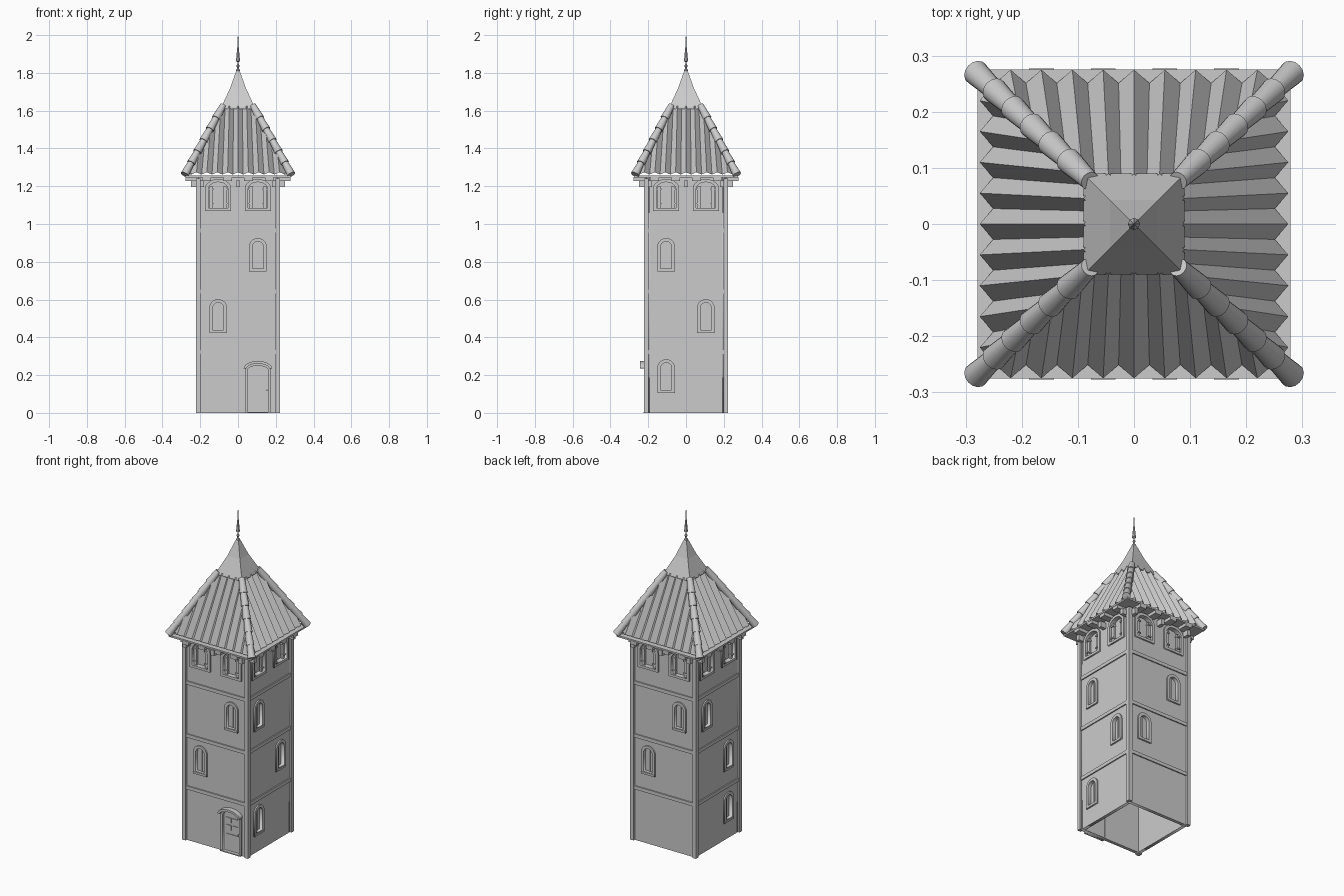
import bpy, bmesh, math
from mathutils import Matrix, Vector

if "Cube" in bpy.data.objects:
    bpy.data.objects.remove(bpy.data.objects["Cube"], do_unlink=True)

stone = bpy.data.materials.new("stone grey")
stone.use_nodes = True
GREY = (0.6, 0.6, 0.6, 1)
stone.diffuse_color = GREY
stone.node_tree.nodes["Principled BSDF"].inputs["Base Color"].default_value = GREY

SIDES = ("front", "left", "back", "right")
WALL = 0.212


def side_matrix(k):
    """Local x runs along the wall, local y is up, local z points outward."""
    return Matrix.Rotation(k * math.pi / 2, 4, 'Z') @ Matrix.Rotation(math.pi / 2, 4, 'X')


def add_mesh(name, mesh, matrix=Matrix()):
    mesh.transform(matrix)
    mesh.materials.clear()
    mesh.materials.append(stone)
    obj = bpy.data.objects.new(name, mesh)
    bpy.context.collection.objects.link(obj)
    return obj


def from_bmesh(name, bm, matrix=Matrix(), smooth=False):
    mesh = bpy.data.meshes.new(name)
    bm.to_mesh(mesh)
    bm.free()
    obj = add_mesh(name, mesh, matrix)
    if smooth:
        bpy.ops.object.select_all(action='DESELECT')
        obj.select_set(True)
        bpy.context.view_layer.objects.active = obj
        bpy.ops.object.shade_smooth_by_angle(angle=math.radians(40))
    return obj


def rect(u0, u1, z0, z1):
    return [(u0, z0), (u1, z0), (u1, z1), (u0, z1)]


def arch(u, z0, z1, width, rise=None, steps=10):
    """Upright outline with a curved head."""
    r = width / 2
    rise = r if rise is None else rise
    head = [(u + r * math.cos(math.pi * i / steps), z1 - rise + rise * math.sin(math.pi * i / steps))
            for i in range(steps + 1)]
    return [(u - r, z0), (u + r, z0)] + head


def plate(name, loops, d0, d1, k):
    """Fill outlines (inner ones become holes) between two outward distances."""
    curve = bpy.data.curves.new(name, 'CURVE')
    curve.dimensions = '2D'
    curve.fill_mode = 'BOTH'
    curve.extrude = (d1 - d0) / 2
    for loop in loops:
        spline = curve.splines.new('POLY')
        spline.points.add(len(loop) - 1)
        for point, (u, z) in zip(spline.points, loop):
            point.co = (u, z, 0, 1)
        spline.use_cyclic_u = True
    temp = bpy.data.objects.new(name, curve)
    bpy.context.collection.objects.link(temp)
    bpy.context.view_layer.update()
    mesh = bpy.data.meshes.new_from_object(temp.evaluated_get(bpy.context.evaluated_depsgraph_get()))
    bpy.data.objects.remove(temp, do_unlink=True)
    return add_mesh(name, mesh, side_matrix(k) @ Matrix.Translation((0, 0, (d0 + d1) / 2)))


def boxes(name, items, matrix=Matrix()):
    """Several boxes in one object, each given as x, y and z ranges."""
    bm = bmesh.new()
    for ranges in items:
        lo, hi = (Vector(c) for c in zip(*ranges))
        m = Matrix.Translation((lo + hi) / 2) @ Matrix.Diagonal((hi - lo).to_4d())
        bmesh.ops.create_cube(bm, size=1, matrix=m)
    return from_bmesh(name, bm, matrix)


# Small windows per side: position along the wall and sill height
LOW, MID, HIGH = 0.106, 0.424, 0.748
windows = [
    [(-0.105, MID), (0.105, HIGH)],
    [(-0.105, LOW), (0.105, MID), (-0.105, HIGH)],
    [(-0.105, MID), (0.105, HIGH)],
    [(0.105, LOW), (0.105, MID), (-0.105, HIGH)],
]
DOOR_U = 0.105

for k, side in enumerate(SIDES):
    # Wall with openings
    half = WALL if k % 2 == 0 else WALL - 0.02
    loops = [rect(-half, half, 0, 1.245)]
    for u, z in windows[k]:
        loops.append(arch(u, z + 0.016, z + 0.16, 0.058))
    for u in (-0.105, 0.105):
        loops.append(arch(u, 1.085, 1.222, 0.104, 0.04))
    if k == 0:
        loops.append(arch(DOOR_U, 0.004, 0.25, 0.11, 0.025))
    plate(side + "_wall", loops, WALL - 0.02, WALL, k)

    # Storey bands
    boxes(side + "_bands", [((-0.2, 0.2), (z, z + 0.021), (0.205, 0.219))
                            for z in (0.313, 0.631, 0.955)], side_matrix(k))

    # Small windows
    for i, (u, z) in enumerate(windows[k]):
        name = f"{side}_window_{i + 1}"
        plate(name + "_frame", [arch(u, z, z + 0.178, 0.094), arch(u, z + 0.016, z + 0.16, 0.058)],
              0.2, 0.22, k)
        plate(name + "_pane", [arch(u, z + 0.01, z + 0.166, 0.066)], 0.193, 0.199, k)
        boxes(name + "_bars", [((u - 0.003, u + 0.003), (z + 0.01, z + 0.16), (0.198, 0.204)),
                               ((u - 0.045, u + 0.045), (z, z + 0.012), (0.205, 0.222))],
              side_matrix(k))

    # Belfry windows with side columns
    for label, u in (("first", -0.105), ("second", 0.105)):
        name = f"{side}_belfry_{label}"
        plate(name + "_frame", [arch(u, 1.07, 1.238, 0.138, 0.05), arch(u, 1.085, 1.222, 0.104, 0.04)],
              0.2, 0.221, k)
        plate(name + "_back", [arch(u, 1.08, 1.23, 0.116, 0.045)], 0.186, 0.192, k)
        columns = []
        for s in (-1, 1):
            c = u + s * 0.038
            columns += [((c - 0.009, c + 0.009), (1.085, 1.2), (0.198, 0.21)),
                        ((c - 0.012, c + 0.012), (1.105, 1.112), (0.198, 0.216)),
                        ((c - 0.012, c + 0.012), (1.18, 1.188), (0.198, 0.216))]
        boxes(name + "_columns", columns, side_matrix(k))

    # Eaves rafters and corbels
    parts = [((u - 0.022, u + 0.022), (1.228, 1.25), (0.2, 0.277)) for u in (-0.165, -0.055, 0.055, 0.165)]
    parts += [((u - 0.011, u + 0.011), (1.195, 1.23), (0.205, 0.25)) for u in (-0.19, 0, 0.19)]
    boxes(side + "_rafters", parts, side_matrix(k))

    # Corrugated roof slope, trimmed along the hips
    bm = bmesh.new()
    rows = []
    for i in range(-12, 13):
        u, a = i * 0.0275, 0.012 if i % 2 == 0 else -0.012
        rows.append((bm.verts.new((u, -0.263 - a, 1.268 + a / 2)),
                     bm.verts.new((u * 0.83, -0.078 - a, 1.62 + a / 2))))
    for (a, b), (c, d) in zip(rows, rows[1:]):
        bm.faces.new((a, c, d, b))
    for s in (-1, 1):
        bmesh.ops.bisect_plane(bm, geom=bm.verts[:] + bm.edges[:] + bm.faces[:],
                               plane_co=(0, 0, 0), plane_no=(s, 1, 0), clear_outer=True)
    from_bmesh(side + "_roof_slope", bm, Matrix.Rotation(k * math.pi / 2, 4, 'Z'))

# Corner posts
def span(s, a, b):
    return tuple(sorted((s * a, s * b)))

corners = [(sx, sy) for sx in (-1, 1) for sy in (-1, 1)]
boxes("corner_posts", [(span(sx, 0.199, 0.2235), span(sy, 0.199, 0.2235), (0, 1.24))
                       for sx, sy in corners])

# Eaves board
boxes("eaves_board", [((-0.279, 0.279), (-0.275, 0.275), (1.247, 1.257))])

# Door with frame, panels and hood
plate("door_frame", [arch(DOOR_U, 0, 0.265, 0.138, 0.03), arch(DOOR_U, 0.004, 0.25, 0.11, 0.025)],
      0.2, 0.221, 0)
plate("door_leaf", [arch(DOOR_U, 0.002, 0.252, 0.114, 0.025)], 0.195, 0.205, 0)
boxes("door_details", [((0.065, 0.145), (0.03, 0.11), (0.203, 0.209)),
                       ((0.065, 0.1), (0.135, 0.165), (0.203, 0.209)),
                       ((0.11, 0.145), (0.135, 0.165), (0.203, 0.209)),
                       ((0.065, 0.1), (0.18, 0.21), (0.203, 0.209)),
                       ((0.11, 0.145), (0.18, 0.21), (0.203, 0.209)),
                       ((0.15, 0.157), (0.115, 0.125), (0.203, 0.217))], side_matrix(0))
boxes("door_step", [((0.036, 0.174), (0, 0.006), (0.19, 0.226))], side_matrix(0))
hood = [[(DOOR_U + r * math.cos(t), 0.235 + h * math.sin(t))
         for t in (math.pi * i / 10 for i in range(11))] for r, h in ((0.075, 0.04), (0.06, 0.026))]
plate("door_hood", [hood[0] + hood[1][::-1]], 0.205, 0.243, 0)

# Overlapping hip tiles
bm = bmesh.new()
TILES = 6
for sx, sy in corners:
    top, end = Vector((sx * 0.084, sy * 0.082, 1.618)), Vector((sx * 0.282, sy * 0.27, 1.262))
    step = (end - top) / TILES
    turn = step.to_track_quat('Z', 'Y').to_matrix().to_4x4()
    for i in range(TILES):
        mid = top + step * (i + 0.42)
        bmesh.ops.create_cone(bm, cap_ends=True, segments=14, radius1=0.017, radius2=0.023,
                              depth=step.length * 1.16, matrix=Matrix.Translation(mid) @ turn)
from_bmesh("hip_tiles", bm, smooth=True)


def lathe(name, profile, segments, turn=0.0, smooth=False):
    """Stack rings of radius r at height z."""
    bm = bmesh.new()
    rings = [[bm.verts.new((r * math.cos(a), r * math.sin(a), z))
              for a in (turn + math.tau * i / segments for i in range(segments))] for r, z in profile]
    for low, high in zip(rings, rings[1:]):
        for i in range(segments):
            j = (i + 1) % segments
            bm.faces.new((low[i], low[j], high[j], high[i]))
    bm.faces.new(rings[0][::-1])
    bm.faces.new(rings[-1])
    return from_bmesh(name, bm, smooth=smooth)


# Pointed metal cap and finial
lathe("roof_cap", [(0.127, 1.61), (0.127, 1.616), (0.06, 1.718), (0.008, 1.82)], 4, math.pi / 4)
lathe("finial", [(0.007, 1.8), (0.011, 1.815), (0.004, 1.825), (0.009, 1.838), (0.003, 1.848),
                 (0.004, 1.858), (0.011, 1.862), (0.004, 1.935), (0.001, 2.0)], 8)
